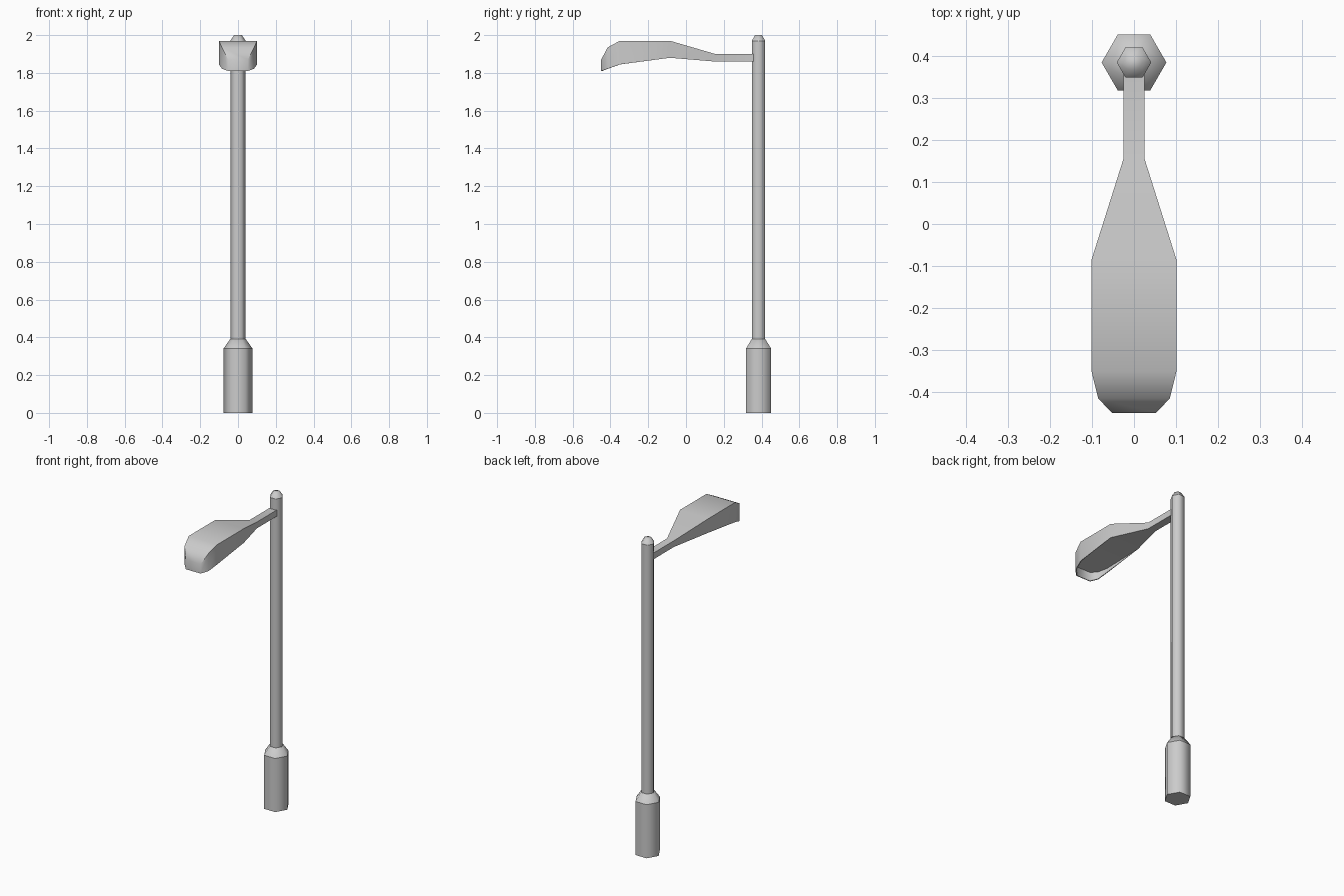
import bpy, bmesh, math

cube = bpy.data.objects.get("Cube")
if cube:
    bpy.data.objects.remove(cube, do_unlink=True)

grey = bpy.data.materials.new("painted_grey_metal")
grey.use_nodes = True
colour = (0.6, 0.6, 0.6, 1)
grey.diffuse_color = colour
grey.node_tree.nodes["Principled BSDF"].inputs["Base Color"].default_value = colour

POLE_Y = 0.384


def finish(bm, name, angle):
    bmesh.ops.recalc_face_normals(bm, faces=bm.faces)
    mesh = bpy.data.meshes.new(name)
    bm.to_mesh(mesh)
    bm.free()
    mesh.materials.append(grey)
    obj = bpy.data.objects.new(name, mesh)
    bpy.context.collection.objects.link(obj)
    bpy.ops.object.select_all(action="DESELECT")
    obj.select_set(True)
    bpy.context.view_layer.objects.active = obj
    bpy.ops.object.shade_smooth_by_angle(angle=math.radians(angle))
    return obj


def hex_section(name, r_low, r_high, z_low, z_high):
    """Six-sided column or taper, softly shaded around its sides."""
    bm = bmesh.new()
    rings = []
    for r, z in ((r_low, z_low), (r_high, z_high)):
        rings.append([bm.verts.new((r * math.cos(a), POLE_Y + r * math.sin(a), z))
                      for a in (math.tau * i / 6 for i in range(6))])
    low, high = rings
    for i in range(6):
        j = (i + 1) % 6
        bm.faces.new((low[i], low[j], high[j], high[i]))
    bm.faces.new(low)
    bm.faces.new(high)
    return finish(bm, name, 62)


# Pole, from the ground up
hex_section("base", 0.077, 0.077, 0, 0.34)
hex_section("base_taper", 0.077, 0.042, 0.34, 0.39)
hex_section("pole", 0.041, 0.041, 0.38, 1.97)
hex_section("pole_cap", 0.041, 0.021, 1.97, 2.0)

# Arm and lamp head: y, half width, top z, bottom z
stations = [(0.36, 0.025, 1.90, 1.86), (0.155, 0.025, 1.90, 1.86),
            (-0.085, 0.101, 1.97, 1.88), (-0.35, 0.101, 1.97, 1.845),
            (-0.415, 0.085, 1.935, 1.822), (-0.449, 0.052, 1.87, 1.81)]
bm = bmesh.new()


def pair(w, y, z):
    return [bm.verts.new((s * w, y, z)) for s in (-1, 1)]


tops = [pair(w, y, t) for y, w, t, b in stations]
bots = [pair(w, y, b) for y, w, t, b in stations]
last = len(stations) - 1
for i in range(last):
    bm.faces.new((*tops[i], *reversed(tops[i + 1])))
    for s in (0, 1):
        bm.faces.new((tops[i][s], tops[i + 1][s], bots[i + 1][s], bots[i][s]))
    if i < 2:
        bm.faces.new((*bots[i], *reversed(bots[i + 1])))
for end in (0, last):
    bm.faces.new((*tops[end], *reversed(bots[end])))

# Hollow underside: thin rim, inner walls and recessed panel
rim, panel = {2: bots[2]}, {2: bots[2]}
for i in range(3, last + 1):
    y, w, t, b = stations[i]
    y += 0.005 if i == last else 0.002
    rim[i] = pair(w - 0.005, y, b)
    panel[i] = pair(w - 0.005, y, 1.88 + 0.04 * (y + 0.085))


def strip(a, b, i, s):
    loop = (a[i][s], a[i + 1][s], b[i + 1][s], b[i][s])
    bm.faces.new(list(dict.fromkeys(loop)))


for i in range(2, last):
    bm.faces.new((*panel[i], *reversed(panel[i + 1])))
    for s in (0, 1):
        strip(bots, rim, i, s)
        strip(rim, panel, i, s)
bm.faces.new((*bots[last], *reversed(rim[last])))
bm.faces.new((*rim[last], *reversed(panel[last])))
finish(bm, "arm_and_lamp_head", 50)
